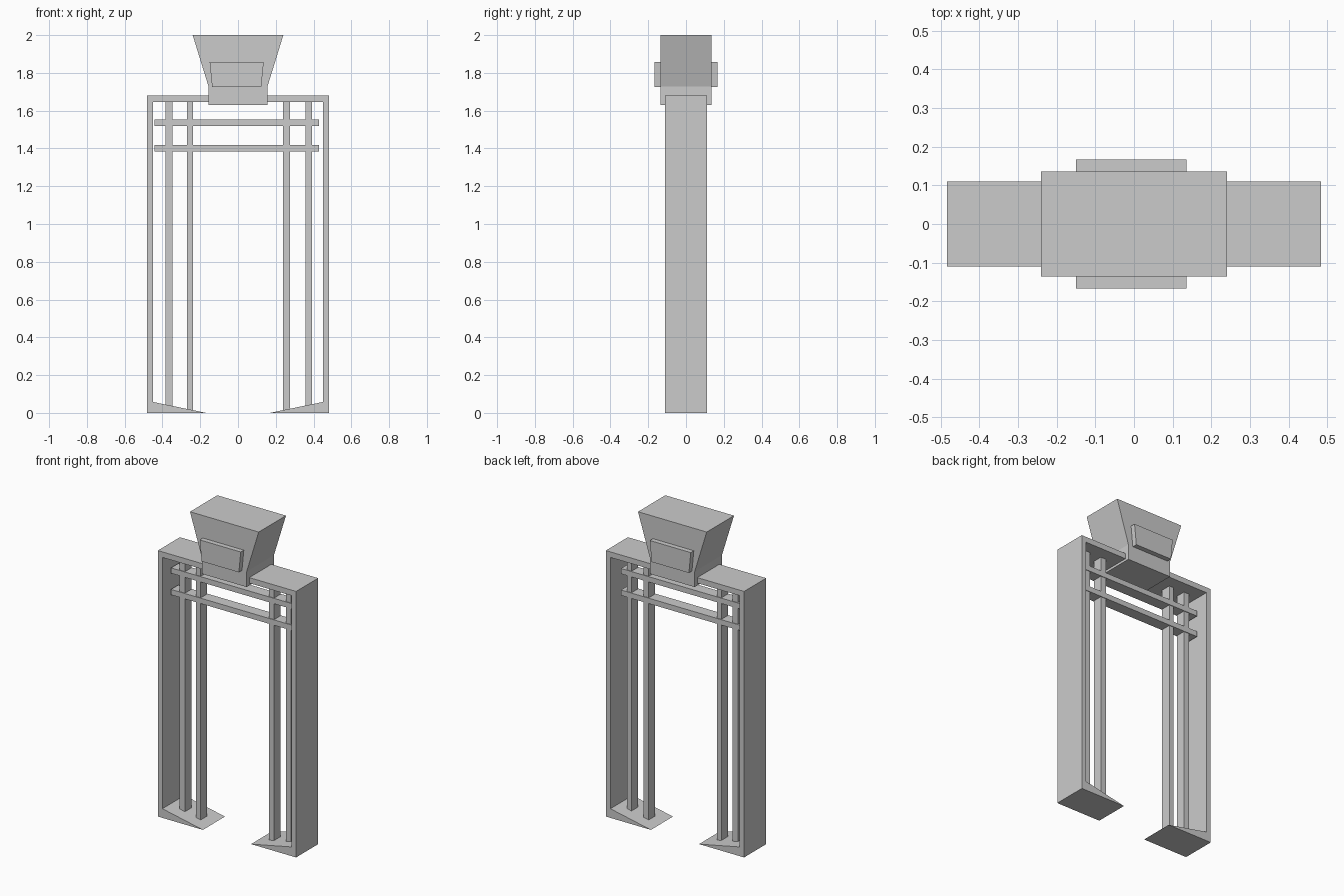
import bpy, bmesh

if "Cube" in bpy.data.objects:
    bpy.data.objects.remove(bpy.data.objects["Cube"])


def prism(name, outline, half_depth):
    """Extrude a front (x, z) outline symmetrically along y."""
    bm = bmesh.new()
    face = bm.faces.new([bm.verts.new((x, -half_depth, z)) for x, z in outline])
    ext = bmesh.ops.extrude_face_region(bm, geom=[face])
    verts = [g for g in ext["geom"] if isinstance(g, bmesh.types.BMVert)]
    bmesh.ops.translate(bm, verts=verts, vec=(0, 2 * half_depth, 0))
    bmesh.ops.recalc_face_normals(bm, faces=bm.faces[:])
    mesh = bpy.data.meshes.new(name)
    bm.to_mesh(mesh)
    bm.free()
    obj = bpy.data.objects.new(name, mesh)
    bpy.context.collection.objects.link(obj)
    return obj


def bar(name, x0, x1, z0, z1, half_depth):
    return prism(name, [(x0, z0), (x1, z0), (x1, z1), (x0, z1)], half_depth)


# Outer arch with wedge-shaped feet, one continuous profile
right = [(0.168, 0), (0.483, 0), (0.483, 1.68)]
inner = [(0.451, 1.645), (0.451, 0.058)]
mirror = lambda pts: [(-x, z) for x, z in reversed(pts)]
prism("frame", right + mirror(right) + mirror(inner) + inner, 0.11)

# Flared head block on top of the arch
head = [(0.156, 1.63), (0.156, 1.728), (0.24, 2.0)]
prism("head", head + mirror(head), 0.136)

# Tapered plaque, protruding from front and back of the head
prism("plaque", [(-0.137, 1.726), (0.123, 1.726), (0.136, 1.858), (-0.15, 1.858)], 0.167)

# Upright posts
for i, (x0, x1, z0) in enumerate([(-0.385, -0.348, 0), (-0.27, -0.238, 0.01),
                                  (0.238, 0.275, 0), (0.358, 0.391, 0)]):
    bar(f"post_{i + 1}", x0, x1, z0, 1.65, 0.032)

# Horizontal rails
for i, z in enumerate((1.4, 1.536)):
    bar(f"rail_{i + 1}", -0.443, 0.429, z - 0.017, z + 0.017, 0.036)
